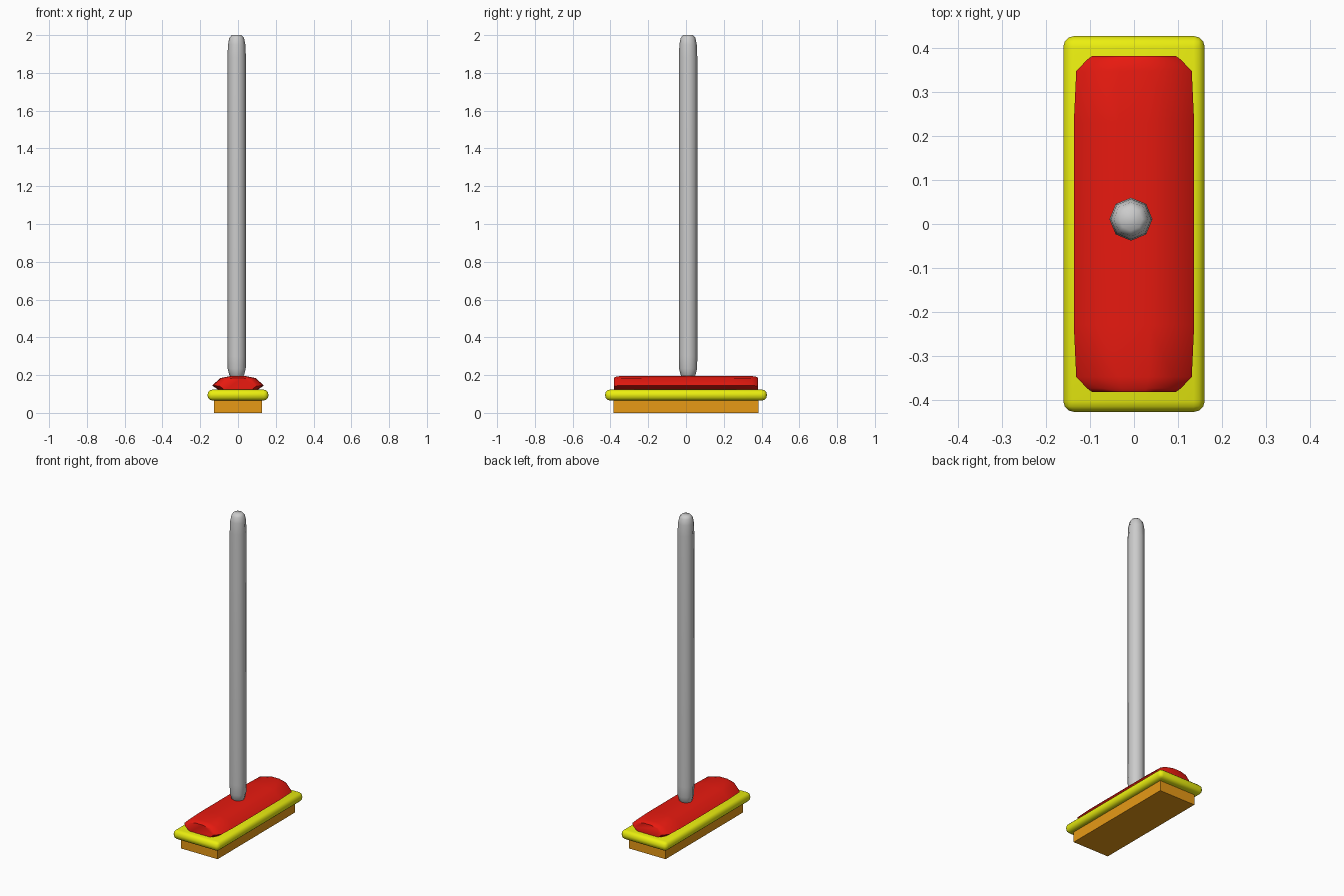
import bpy, bmesh, math

if "Cube" in bpy.data.objects:
    bpy.data.objects.remove(bpy.data.objects["Cube"])


def finish(name, bm, color=None, smooth=None):
    bmesh.ops.recalc_face_normals(bm, faces=bm.faces[:])
    me = bpy.data.meshes.new(name)
    bm.to_mesh(me)
    bm.free()
    ob = bpy.data.objects.new(name, me)
    bpy.context.collection.objects.link(ob)
    if color:
        mat = bpy.data.materials.new(name + "_colour")
        mat.diffuse_color = (*color, 1)
        mat.use_nodes = True
        mat.node_tree.nodes["Principled BSDF"].inputs["Base Color"].default_value = mat.diffuse_color
        me.materials.append(mat)
    if smooth:
        bpy.ops.object.select_all(action='DESELECT')
        ob.select_set(True)
        bpy.context.view_layer.objects.active = ob
        bpy.ops.object.shade_smooth_by_angle(angle=math.radians(smooth))
    return ob


def box(hx, hy, z0, z1):
    bm = bmesh.new()
    bmesh.ops.create_cube(bm, size=1)
    for v in bm.verts:
        v.co = (v.co.x * 2 * hx, v.co.y * 2 * hy, z0 + (v.co.z + 0.5) * (z1 - z0))
    return bm


def loft(rings):
    bm = bmesh.new()
    loops = [[bm.verts.new(p) for p in r] for r in rings]
    n = len(loops[0])
    for a, b in zip(loops, loops[1:]):
        for i in range(n):
            j = (i + 1) % n
            bm.faces.new((a[i], a[j], b[j], b[i]))
    bm.faces.new(loops[0])
    bm.faces.new(loops[-1])
    return bm


# bristle block
finish("bristles", box(0.127, 0.385, 0, 0.08), (0.80, 0.32, 0.008))

# rounded yellow bumper plate
bm = box(0.161, 0.428, 0.066, 0.123)
bmesh.ops.bevel(bm, geom=bm.edges[:], offset=0.025, segments=3, profile=0.5,
                affect='EDGES', clamp_overlap=True)
finish("bumper_plate", bm, (0.83, 0.86, 0.005), 60)

# arched red head, lofted along y with softened ends
half = [(0.100, 0.120), (0.137, 0.145), (0.094, 0.184), (0.035, 0.196)]
profile = half + [(-x, z) for x, z in reversed(half)]
ends = [(0.382, 0.70, 0.86), (0.374, 0.78, 0.93), (0.348, 0.96, 0.99), (0.23, 1, 1)]
stations = [(-y, sx, sz) for y, sx, sz in ends] + list(reversed(ends))
rings = [[(x * sx, y, 0.12 + (z - 0.12) * sz) for x, z in profile]
         for y, sx, sz in stations]
finish("brush_head", loft(rings), (0.80, 0.01, 0.005), 50)

# eight-sided handle with rounded ends
stem = [(0.185, 0.028), (0.20, 0.039), (0.235, 0.048), (0.30, 0.049),
        (1.88, 0.049), (1.95, 0.046), (1.985, 0.039), (2.0, 0.026)]
rings = [[(-0.007 + r * math.cos(k * math.pi / 4), 0.011 + r * math.sin(k * math.pi / 4), z)
          for k in range(8)] for z, r in stem]
finish("handle", loft(rings), None, 60)
